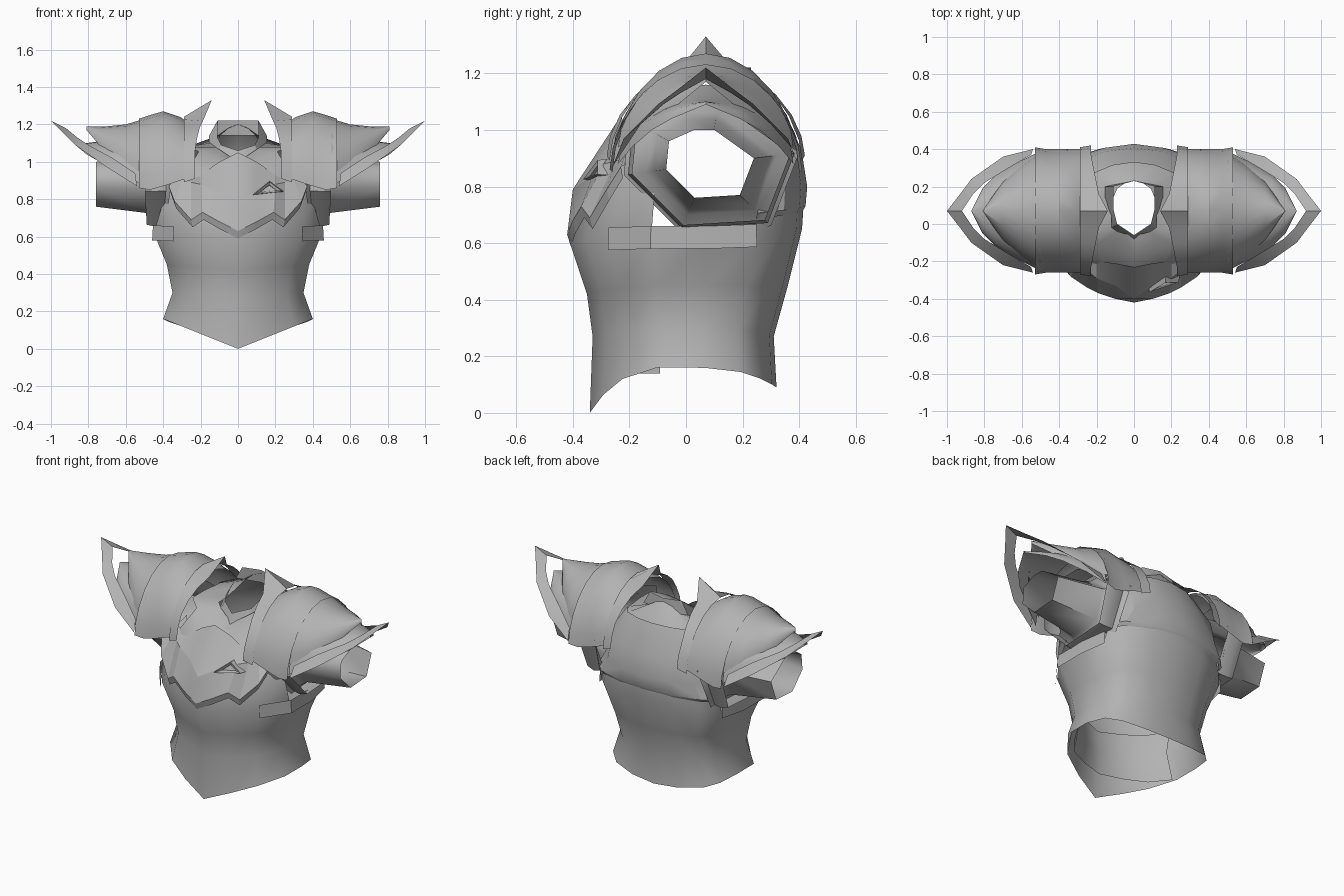
import bpy, bmesh, math
from mathutils import Vector

cube = bpy.data.objects.get("Cube")
if cube:
    bpy.data.objects.remove(cube)

steel = bpy.data.materials.new("plain grey steel")
steel.use_nodes = True
steel.diffuse_color = (0.45, 0.45, 0.45, 1)
steel.node_tree.nodes["Principled BSDF"].inputs["Base Color"].default_value = steel.diffuse_color


def loft(name, rows, closed=False, mirror=True, drop=None, angle=30):
    """Skin equal-length rows of points, then mirror across x."""
    bm = bmesh.new()
    grid = [[bm.verts.new(p) for p in row] for row in rows]
    n = len(rows[0])
    for a, b in zip(grid, grid[1:]):
        for i in range(n if closed else n - 1):
            j = (i + 1) % n
            bm.faces.new((a[i], a[j], b[j], b[i]))
    if drop:
        gone = [f for f in bm.faces if drop(f.calc_center_median())]
        bmesh.ops.delete(bm, geom=gone, context='FACES')
    bmesh.ops.remove_doubles(bm, verts=bm.verts, dist=0.0005)
    bmesh.ops.recalc_face_normals(bm, faces=bm.faces)
    mesh = bpy.data.meshes.new(name)
    bm.to_mesh(mesh)
    bm.free()
    mesh.materials.append(steel)
    obj = bpy.data.objects.new(name, mesh)
    bpy.context.collection.objects.link(obj)
    bpy.ops.object.select_all(action='DESELECT')
    obj.select_set(True)
    bpy.context.view_layer.objects.active = obj
    bpy.ops.object.shade_smooth_by_angle(angle=math.radians(angle))
    if mirror:
        modifier = obj.modifiers.new("mirror", 'MIRROR')
        modifier.merge_threshold = 0.002


def resize(row, scale, lift=0.0):
    """Copy a row of points, scaled about the z axis and moved up."""
    return [(x * scale, y * scale, z + lift) for x, y, z in row]


# Torso shell: half outline scaled at each level, open at neck, waist and arms
OUTLINE = [(0, -1), (.4, -.86), (.75, -.66), (1, -.3), (1, .2), (.93, .6),
           (.75, .82), (.4, .95), (0, 1)]


def torso_ring(width, front, back, z_front, z_side, z_back):
    ring = []
    for u, v in OUTLINE:
        end = z_front if v < 0 else z_back
        blend = 1 - u if v < 0 else v ** 3
        y = v * (front if v < 0 else back)
        ring.append((u * width, y, z_side + (end - z_side) * blend))
    return ring


hem, waist, belly, ribs, chest, upper_chest, shoulder, neck = torso = [
    torso_ring(.4, .34, .32, 0, .16, .09),
    torso_ring(.35, .33, .31, .27, .3, .27),
    torso_ring(.38, .35, .36, .42, .45, .45),
    torso_ring(.45, .41, .41, .6, .62, .65),
    torso_ring(.39, .36, .42, .8, .82, .8),
    torso_ring(.37, .27, .4, .9, .95, .93),
    torso_ring(.28, .17, .32, .98, 1.08, 1.1),
    torso_ring(.12, .06, .23, 1, 1.08, 1.2),
]
loft("torso_shell", torso, angle=50,
     drop=lambda c: c.x > .25 and .66 < c.z < 1.05 and -.12 < c.y < .25)

# Liner behind the front point, with a level lower edge
level_hem = [(x, y, .14) for x, y, z in hem]
loft("waist_liner", [resize(row[:4], .9) for row in (level_hem, waist, belly)])

# Plate wrapping the ribs below the arm, and the upper back plate
loft("underarm_plate", [resize(ribs[2:6], 1.01, .04), resize(ribs[2:6], 1.02, -.04)])
BACK = slice(5, None)
loft("back_plate", [resize(ribs[BACK], 1, .06), resize(ribs[BACK], 1.03, .08),
                    resize(chest[BACK], 1.02), resize(upper_chest[BACK], 1.02),
                    resize(shoulder[BACK], 1.03)])

# Standing neck collar, high behind and dipping to a V at the front
collar_top = [(0, -.06, 1.06), (.09, 0, 1.09), (.11, .08, 1.13), (.11, .2, 1.22), (0, .23, 1.22)]
collar_base = [(x * 1.4, y * 1.1 - .02, z - .08) for x, y, z in collar_top]
loft("neck_collar", [collar_base, collar_top])

# Breastplate with a centre ridge and a stepped, undercut lower edge
breast_edge = [(0, -.42, .63), (.1, -.4, .68), (.19, -.37, .73), (.25, -.34, .69),
               (.34, -.28, .79), (.37, -.23, .87)]
loft("breastplate", [
    [(0, -.23, 1.05), (.1, -.21, 1), (.2, -.2, .93), (.23, -.18, .93), (.25, -.15, .96), (.27, -.12, 1)],
    [(0, -.4, .79), (.1, -.33, .84), (.2, -.29, .88), (.25, -.25, .89), (.3, -.22, .9), (.35, -.17, .9)],
    breast_edge,
    resize(breast_edge, .97, -.04),
], angle=15)

# Raised hollow triangle on the left breast
corners = [Vector((.17, -.29, .9)), Vector((.25, -.29, .84)), Vector((.07, -.35, .82))]
middle = sum(corners, Vector()) / 3
loft("breast_triangle",
     [[middle + (c - middle) * size + Vector((0, push, 0)) for c in corners]
      for size, push in ((1, .03), (.85, -.02), (.5, -.01), (.4, .03))],
     closed=True, mirror=False, angle=5)

# Sleeves: seven-sided tubes flaring into the armhole
CUFF = [(-.07, .86), (-.06, .96), (.03, 1), (.1, 1), (.24, .9), (.19, .77), (.03, .76)]


def arm_ring(x, scale, lean=0.0):
    return [(x + lean * (z - .88), .08 + (y - .08) * scale, .88 + (z - .88) * scale)
            for y, z in CUFF]


loft("sleeve", [arm_ring(.36, 2, -.2), arm_ring(.42, 1.5, -.1), arm_ring(.47, 1.3),
                arm_ring(.76, 1)], closed=True, angle=60)

# Armhole straps round the sleeve root
loft("armhole_strap", [arm_ring(.38, 1.8, .1), arm_ring(.45, 1.9, .1),
                       arm_ring(.5, 1.8, .1)], closed=True)

# Shoulder guards: arches spanning front to back, strung along the arm
STEPS = 12
RIDGE = .07


def arch(x, top, bottom, half):
    points = []
    for i in range(STEPS + 1):
        turn = math.pi * (i / STEPS - .5)
        rise = max(math.cos(turn), 0) ** 1.15
        points.append((x, RIDGE + half * math.sin(turn), bottom + (top - bottom) * rise))
    return points


loft("shoulder_dome", [
    arch(.25, 1.2, .92, .33), arch(.31, 1.24, .9, .33), arch(.4, 1.27, .87, .33),
    arch(.47, 1.25, .85, .33), arch(.53, 1.23, .86, .34)])
loft("shoulder_peak", [
    arch(.5, 1.23, .94, .31), arch(.6, 1.2, .97, .25),
    arch(.7, 1.19, 1.04, .16), arch(.81, 1.19, 1.17, 0)], angle=20)

# Second layer below the dome
loft("shoulder_under_layer", [
    arch(.52, 1.16, .88, .31), arch(.62, 1.13, .94, .26),
    arch(.74, 1.11, 1, .19), arch(.81, 1.1, 1.04, .12), arch(.87, 1.1, 1.09, 0)])

# Neck-side flange leaning inward, drawn up into a spike at the top
inner_edge = [(.17 + .06 * min(1, abs(y - RIDGE) / .3), y, z)
              for x, y, z in arch(0, 1.23, .91, .35)]
inner_edge[STEPS // 2] = (.14, RIDGE, 1.33)
loft("shoulder_flange", [inner_edge, arch(.29, 1.24, .89, .34)], angle=25)


# Outer crescent rim sweeping to a raised point
def both_sides(half):
    """Points of x, distance from the ridge and z, repeated front and back."""
    rear = [(x, RIDGE + away, z) for x, away, z in half]
    front = [(x, RIDGE - away, z) for x, away, z in half[:0:-1]]
    return front + rear


loft("shoulder_rim", [
    both_sides([(1, 0, 1.22), (.93, .09, 1.15), (.87, .17, 1.09), (.7, .29, .97), (.54, .33, .87)]),
    both_sides([(.92, 0, 1.18), (.86, .09, 1.13), (.8, .15, 1.09), (.67, .23, 1.02), (.55, .3, .94)])])
